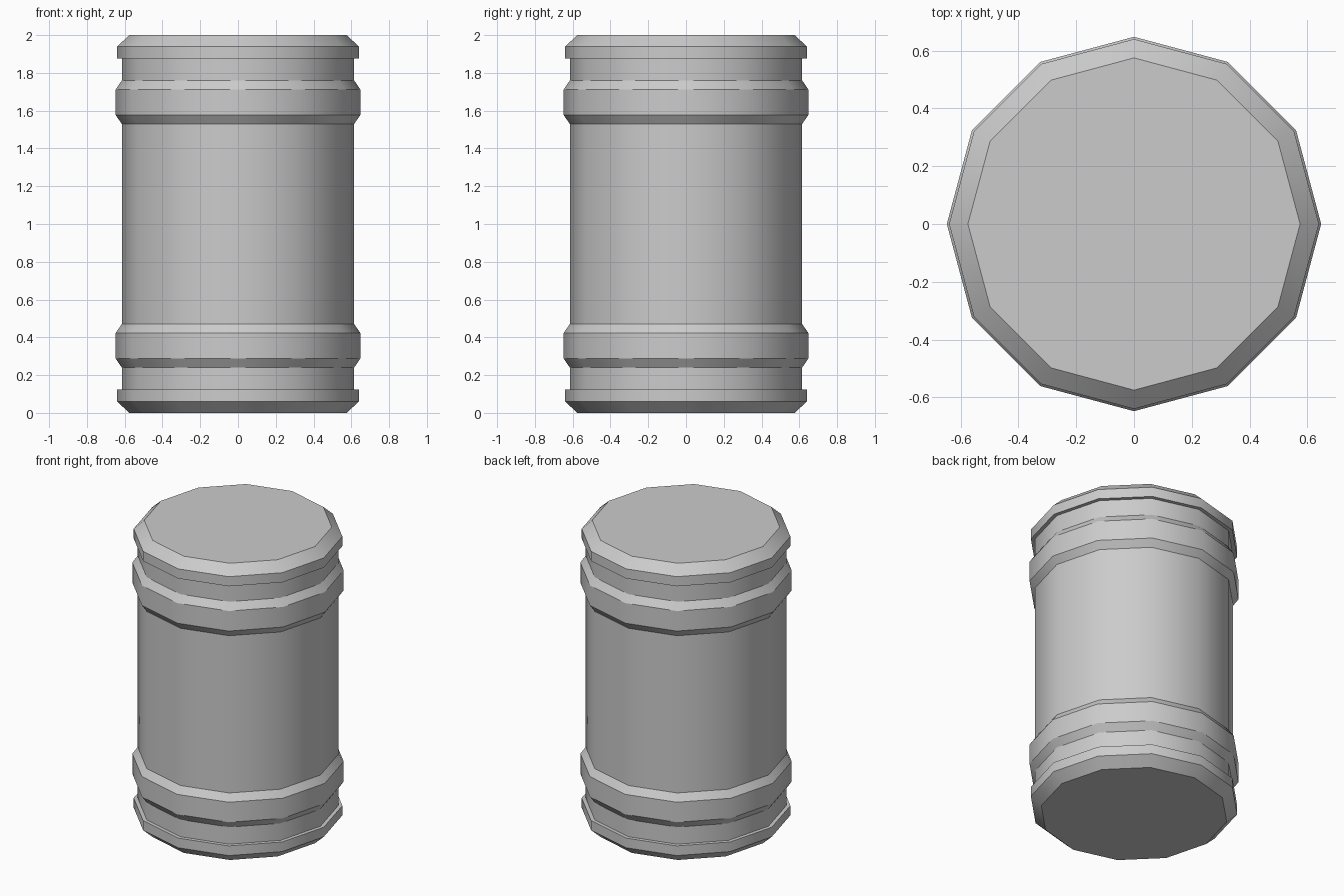
import bpy, bmesh
from math import cos, sin, pi, radians

if "Cube" in bpy.data.objects:
    bpy.data.objects.remove(bpy.data.objects["Cube"])

SIDES = 12

# Lower half of the barrel outline as (radius, height): base rim, wall, hoop
lower = [(0.575, 0.0), (0.64, 0.06), (0.64, 0.125), (0.615, 0.125),
         (0.615, 0.24), (0.648, 0.288), (0.648, 0.423), (0.615, 0.47)]
# Upper half mirrors the lower one about mid height
profile = lower + [(r, 2.0 - z) for r, z in reversed(lower)]

# Sweep the outline round the z axis and cap both ends
bm = bmesh.new()
rings = [[bm.verts.new((r * cos(2 * pi * i / SIDES), r * sin(2 * pi * i / SIDES), z))
          for i in range(SIDES)] for r, z in profile]
for a, b in zip(rings, rings[1:]):
    for i in range(SIDES):
        j = (i + 1) % SIDES
        bm.faces.new((a[i], a[j], b[j], b[i]))
bm.faces.new(rings[0][::-1])
bm.faces.new(rings[-1])
bmesh.ops.recalc_face_normals(bm, faces=bm.faces[:])

mesh = bpy.data.meshes.new("barrel")
bm.to_mesh(mesh)
bm.free()
barrel = bpy.data.objects.new("barrel", mesh)
bpy.context.collection.objects.link(barrel)

# Smooth round the wall, crisp at hoops and rims
bpy.context.view_layer.objects.active = barrel
barrel.select_set(True)
bpy.ops.object.shade_smooth_by_angle(angle=radians(31))
